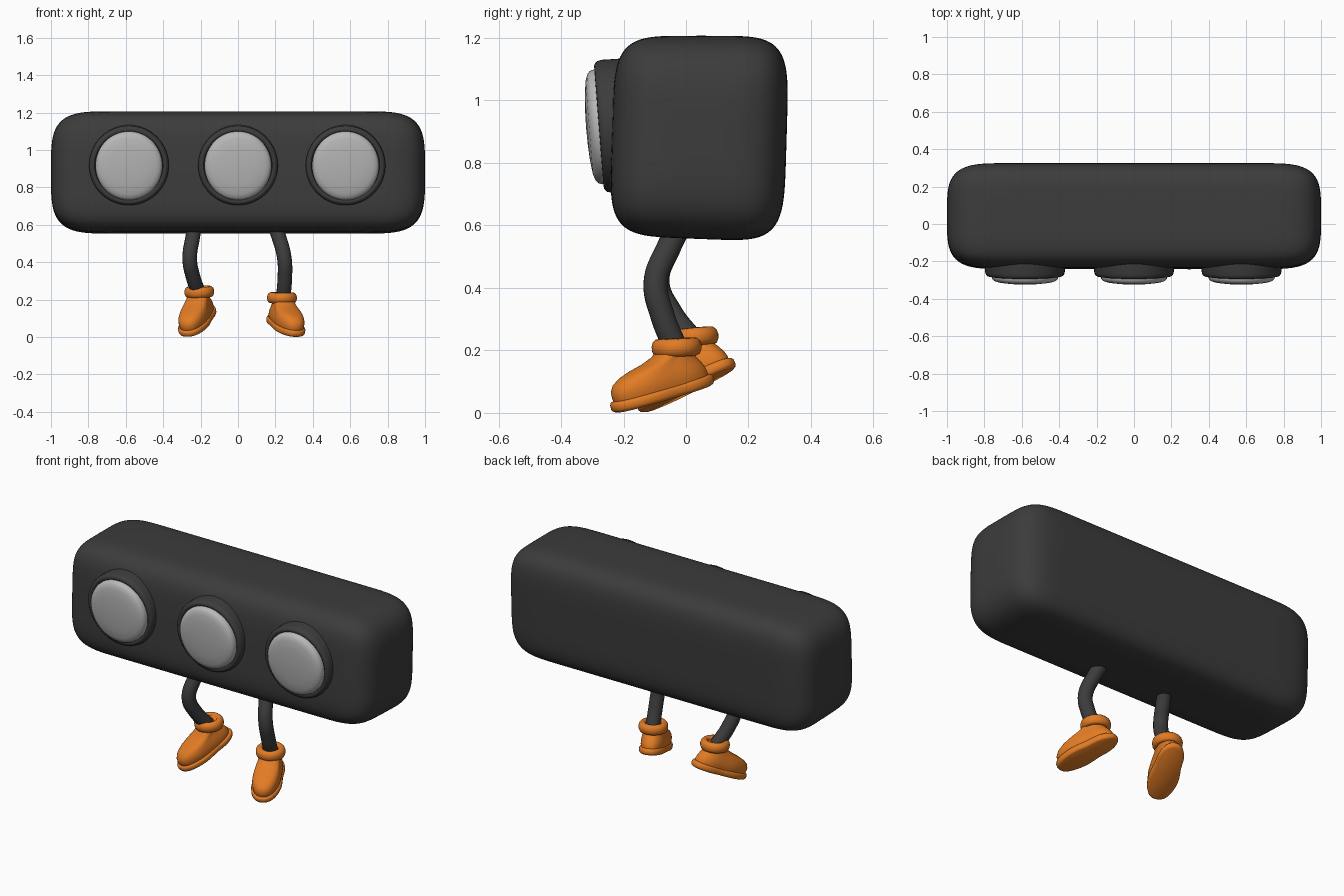
import bpy, bmesh, math
from mathutils import Vector, Matrix

if "Cube" in bpy.data.objects:
    bpy.data.objects.remove(bpy.data.objects["Cube"])


def material(name, rgb):
    m = bpy.data.materials.new(name)
    m.diffuse_color = (*rgb, 1)
    m.use_nodes = True
    m.node_tree.nodes["Principled BSDF"].inputs["Base Color"].default_value = m.diffuse_color
    return m


CHARCOAL = material("charcoal", (0.045, 0.045, 0.046))
SILVER = material("silver", (0.48, 0.48, 0.48))
ORANGE = material("orange", (0.76, 0.2, 0.018))


def spow(v, e):
    return math.copysign(abs(v) ** e, v)


def loft(name, rings, mat, matrix=None, angle=50):
    """Skin a list of closed point rings and cap both ends."""
    bm = bmesh.new()
    rows = [[bm.verts.new(p) for p in ring] for ring in rings]
    n = len(rows[0])
    for a, b in zip(rows, rows[1:]):
        for i in range(n):
            j = (i + 1) % n
            bm.faces.new((a[i], a[j], b[j], b[i]))
    bm.faces.new(rows[0])
    bm.faces.new(rows[-1])
    if matrix:
        bmesh.ops.transform(bm, matrix=matrix, verts=bm.verts)
    bmesh.ops.recalc_face_normals(bm, faces=bm.faces)
    me = bpy.data.meshes.new(name)
    bm.to_mesh(me)
    bm.free()
    me.materials.append(mat)
    ob = bpy.data.objects.new(name, me)
    bpy.context.collection.objects.link(ob)
    bpy.context.view_layer.objects.active = ob
    ob.select_set(True)
    bpy.ops.object.shade_smooth_by_angle(angle=math.radians(angle))
    ob.select_set(False)
    return ob


def circle(n):
    return [2 * math.pi * i / n for i in range(n)]


# Body: soft superellipse section lofted along x with rounded ends
def body_ring(x, s):
    ring = []
    for a in circle(96):
        y = 0.28 * s * spow(math.cos(a), 0.4)
        z = 0.325 * s * spow(math.sin(a), 0.4)
        ring.append((x, 0.042 + y + 0.03 * z, 0.882 + z * (1 + 0.06 * y) - 0.02 * y))
    return ring


right_end = []
for i in range(25):
    t = math.pi / 2 * i / 24
    right_end.append((0.65 + 0.35 * math.sin(t) ** 0.5, max(math.cos(t), 0) ** 0.5))
right_end[-1] = (1.0, 0.02)
sections = [(-x, s) for x, s in reversed(right_end)] + right_end
loft("body", [body_ring(x, s) for x, s in sections], CHARCOAL)


# Round lamps: dark rim plus domed silver lens, tilted slightly downward
def turned(name, profile, mat, matrix, stretch=1.0):
    rings = [[(r * math.cos(a), r * stretch * math.sin(a), h) for a in circle(64)]
             for r, h in profile]
    return loft(name, rings, mat, matrix, 60)


RIM = [(0.212, -0.05), (0.213, 0.02), (0.209, 0.034), (0.200, 0.042),
       (0.190, 0.043), (0.183, 0.038), (0.180, 0.02)]
LENS = [(0.179, 0.0), (0.179, 0.045), (0.175, 0.058), (0.165, 0.067),
        (0.145, 0.074), (0.10, 0.080), (0.05, 0.083), (0.004, 0.084)]
for label, x in (("left", -0.583), ("middle", 0.0), ("right", 0.575)):
    m = Matrix.Translation((x, -0.236, 0.919)) @ Matrix.Rotation(math.radians(94.5), 4, 'X')
    turned(label + "_lamp_rim", RIM, CHARCOAL, m)
    turned(label + "_lamp_lens", LENS, SILVER, m, 1.03)


# Legs: bent tubes
def leg(name, points, radius):
    cu = bpy.data.curves.new(name, 'CURVE')
    cu.dimensions = '3D'
    cu.bevel_depth = radius
    cu.bevel_resolution = 6
    cu.resolution_u = 10
    cu.use_fill_caps = True
    sp = cu.splines.new('BEZIER')
    sp.bezier_points.add(len(points) - 1)
    for bp, p in zip(sp.bezier_points, points):
        bp.co = p
        bp.handle_left_type = bp.handle_right_type = 'AUTO'
    cu.materials.append(CHARCOAL)
    ob = bpy.data.objects.new(name, cu)
    bpy.context.collection.objects.link(ob)


leg("left_leg", [(-0.225, -0.01, 0.62), (-0.243, -0.055, 0.53), (-0.258, -0.092, 0.42),
                 (-0.24, -0.05, 0.32), (-0.207, 0.02, 0.23)], 0.039)
leg("right_leg", [(0.185, -0.01, 0.62), (0.22, -0.055, 0.53), (0.248, -0.097, 0.42),
                  (0.25, -0.075, 0.31), (0.24, -0.03, 0.2)], 0.039)


# Boots: sole, upper and padded cuff
def oval(z, yc, half_len, half_wid, waist=0.0):
    ring = []
    for a in circle(48):
        c, s = spow(math.cos(a), 0.85), spow(math.sin(a), 0.85)
        pinch = 1 - waist * math.exp(-((s - 0.2) / 0.3) ** 2) - 0.08 * max(s, 0)
        ring.append((half_wid * c * pinch, yc + half_len * s, z))
    return ring


SOLE = [(0.0, 0.165, 0.072), (0.004, 0.174, 0.079), (0.012, 0.179, 0.083),
        (0.026, 0.179, 0.083), (0.033, 0.175, 0.080), (0.036, 0.168, 0.073)]
UPPER = [(0.025, 0, .163, .070), (0.045, -.001, .166, .075), (0.065, -.003, .163, .076),
         (0.085, -.002, .152, .073), (0.100, .006, .135, .069), (0.112, .022, .113, .065),
         (0.122, .045, .087, .061), (0.135, .068, .070, .059), (0.155, .087, .062, .058)]
CUFF = [(0.042, -0.022), (0.062, -0.029), (0.073, -0.024), (0.079, -0.010), (0.080, 0.004),
        (0.076, 0.018), (0.067, 0.027), (0.055, 0.029), (0.045, 0.024), (0.040, 0.010)]


def boot(side, cuff, pitch, yaw, roll):
    rot = Matrix.Rotation(math.radians(yaw), 4, 'Z') @ Matrix.Rotation(math.radians(pitch), 4, 'X')
    m = Matrix.Translation(Vector(cuff) - rot @ Vector((0, 0.087, 0.147))) @ rot
    loft(side + "_boot_sole", [oval(z, 0, l, w, 0.12) for z, l, w in SOLE], ORANGE, m)
    loft(side + "_boot_upper", [oval(*r, 0.06) for r in UPPER], ORANGE, m, 60)
    tilt = Matrix.Rotation(math.radians(yaw), 4, 'Z') @ Matrix.Rotation(math.radians(roll), 4, 'X')
    turned(side + "_boot_cuff", CUFF, ORANGE, Matrix.Translation(cuff) @ tilt)


boot("left", (-0.207, 0.024, 0.242), 25, -22, 6)
boot("right", (0.235, -0.03, 0.210), 15.5, 22, 3)
